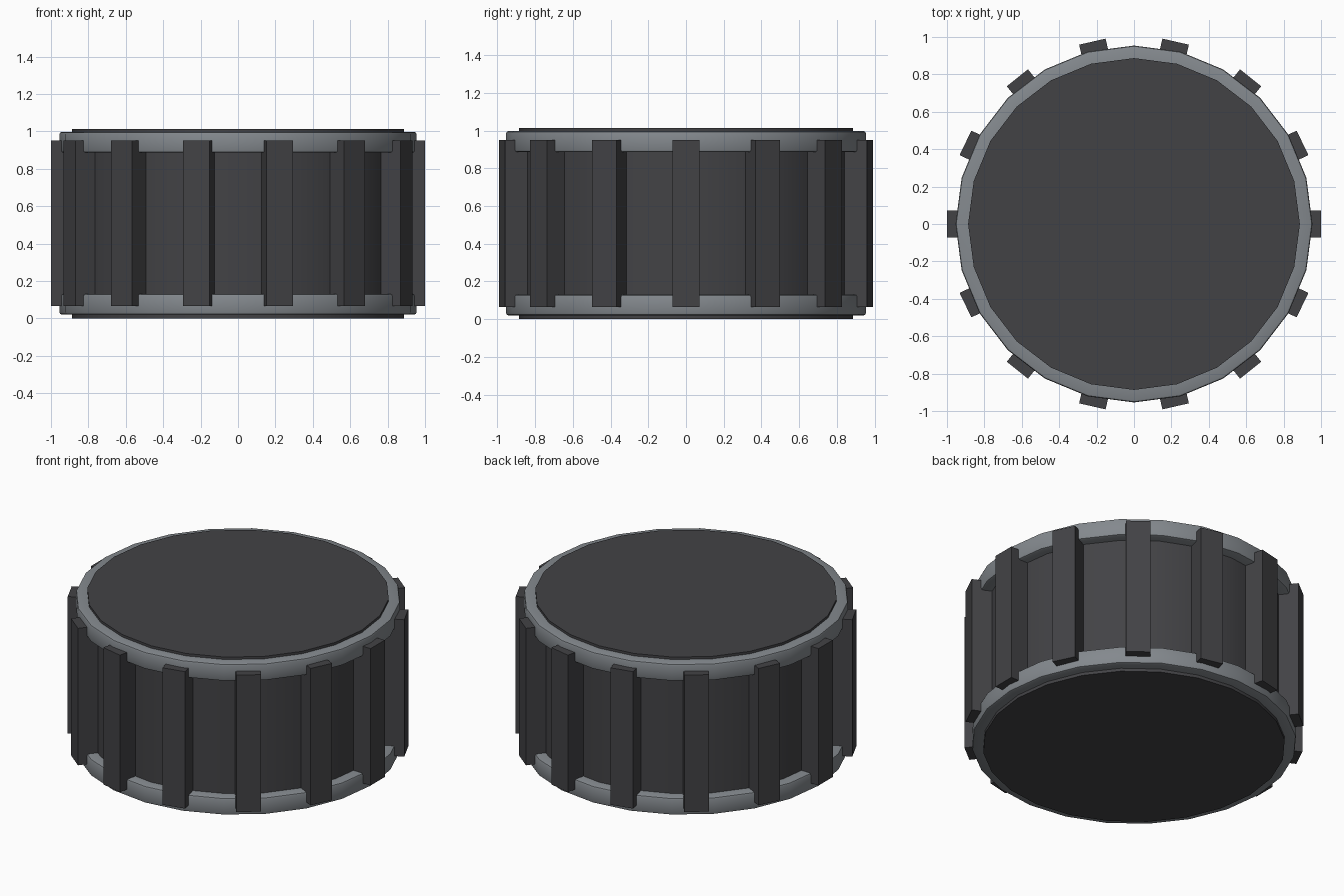
import bpy, bmesh
from math import pi, sin, cos
from mathutils import Matrix

if "Cube" in bpy.data.objects:
    bpy.data.objects.remove(bpy.data.objects["Cube"])

SIDES, RIBS = 24, 14


def material(name, c):
    m = bpy.data.materials.new(name)
    m.diffuse_color = (*c, 1)
    m.use_nodes = True
    m.node_tree.nodes["Principled BSDF"].inputs["Base Color"].default_value = m.diffuse_color
    return m


dark = material("dark_rubber", (0.055, 0.055, 0.06))
grey = material("grey_metal", (0.23, 0.25, 0.27))


def finish(name, bm, mat, smooth=True):
    bmesh.ops.recalc_face_normals(bm, faces=bm.faces)
    me = bpy.data.meshes.new(name)
    bm.to_mesh(me)
    bm.free()
    me.materials.append(mat)
    ob = bpy.data.objects.new(name, me)
    bpy.context.collection.objects.link(ob)
    if smooth:
        bpy.ops.object.select_all(action='DESELECT')
        ob.select_set(True)
        bpy.context.view_layer.objects.active = ob
        bpy.ops.object.shade_smooth_by_angle(angle=pi / 6)
    return ob


def lathe(name, profile, mat, closed):
    # Revolve (radius, z) points; open profiles get flat end caps
    bm = bmesh.new()
    loops = [[bm.verts.new((r * cos(2 * pi * i / SIDES), r * sin(2 * pi * i / SIDES), z))
              for i in range(SIDES)] for r, z in profile]
    pairs = list(zip(loops, loops[1:]))
    if closed:
        pairs.append((loops[-1], loops[0]))
    else:
        bm.faces.new(loops[0])
        bm.faces.new(loops[-1])
    for a, b in pairs:
        for i in range(SIDES):
            j = (i + 1) % SIDES
            bm.faces.new((a[i], a[j], b[j], b[i]))
    return finish(name, bm, mat)


# Drum body
lathe("drum_body", [(0.887, 0.0), (0.887, 1.013)], dark, False)

# Chamfered rims, top and bottom
for name, z0, z1 in (("bottom_rim", 0.02, 0.13), ("top_rim", 0.886, 0.997)):
    c = 0.012
    lathe(name, [(0.86, z0), (0.954 - c, z0), (0.954 - c * 0.3, z0 + c * 0.3), (0.954, z0 + c),
                 (0.954, z1 - c), (0.954 - c * 0.3, z1 - c * 0.3), (0.954 - c, z1), (0.86, z1)],
          grey, True)

# Grip ribs around the side
bm = bmesh.new()
for i in range(RIBS):
    m = (Matrix.Rotation(2 * pi * i / RIBS, 4, 'Z') @ Matrix.Translation((0.925, 0, 0.508))
         @ Matrix.Diagonal((0.15, 0.145, 0.886, 1)))
    bmesh.ops.create_cube(bm, size=1, matrix=m)
finish("grip_ribs", bm, dark, False)
